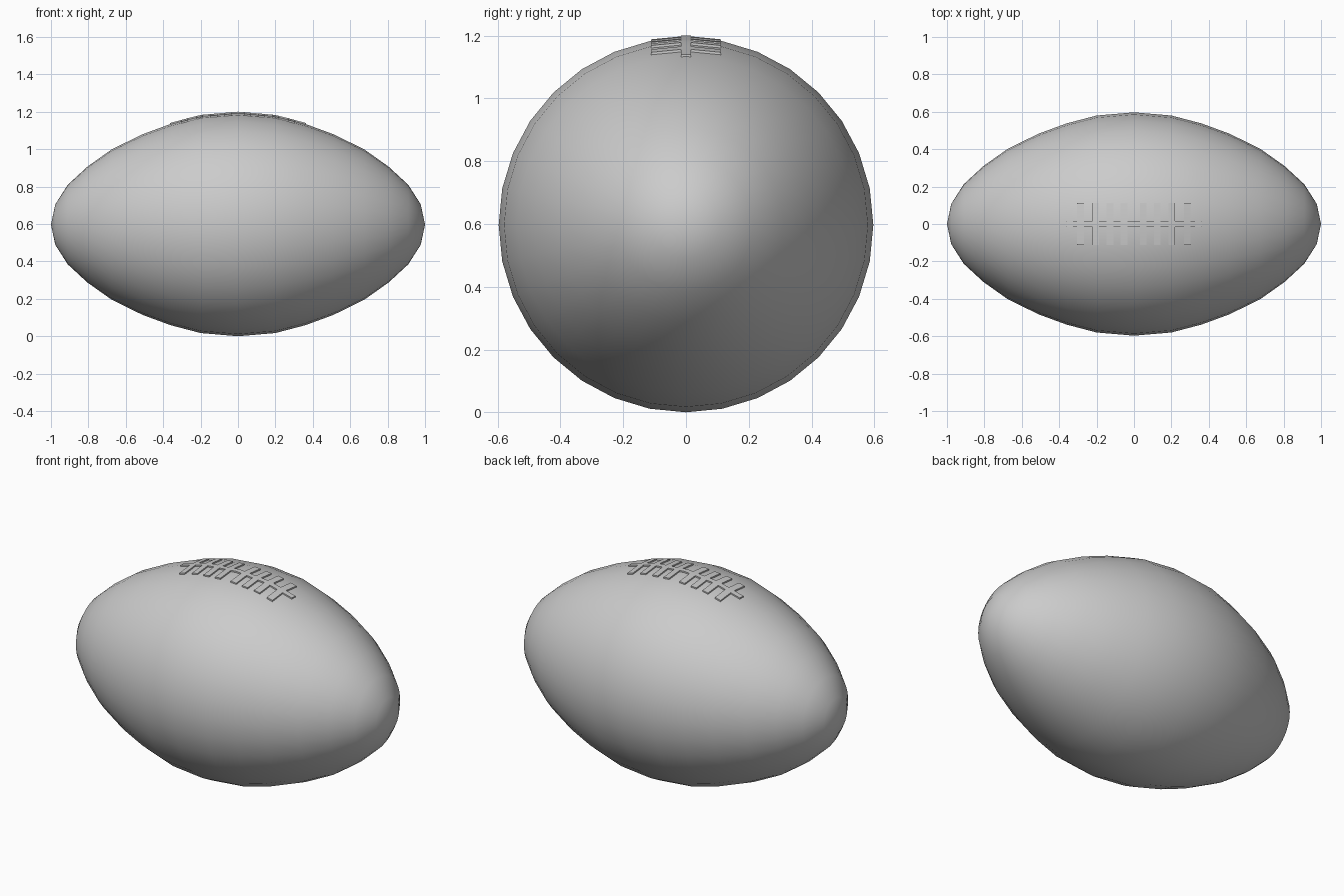
import bpy, bmesh, math

if "Cube" in bpy.data.objects:
    bpy.data.objects.remove(bpy.data.objects["Cube"])

CENTRE_Z = 0.597
SIDES = 32
# half profile: (distance along x, radius), middle to tip
PROFILE = [(0, 0.597), (0.2, 0.58), (0.36, 0.538), (0.51, 0.483), (0.675, 0.402),
           (0.805, 0.31), (0.91, 0.213), (0.977, 0.108), (1.0, 0.0)]


def make_object(name, bm):
    bmesh.ops.recalc_face_normals(bm, faces=bm.faces)
    mesh = bpy.data.meshes.new(name)
    bm.to_mesh(mesh)
    bm.free()
    obj = bpy.data.objects.new(name, mesh)
    bpy.context.collection.objects.link(obj)
    return obj


def radius_at(x):
    x = abs(x)
    for (x0, r0), (x1, r1) in zip(PROFILE, PROFILE[1:]):
        if x <= x1:
            return r0 + (r1 - r0) * (x - x0) / (x1 - x0)
    return 0.0


# ball: mirrored profile spun round the x axis
bm = bmesh.new()
full = [(-x, r) for x, r in reversed(PROFILE[1:])] + PROFILE
verts = [bm.verts.new((x, 0, CENTRE_Z + r)) for x, r in full]
edges = [bm.edges.new(pair) for pair in zip(verts, verts[1:])]
bmesh.ops.spin(bm, geom=verts + edges, cent=(0, 0, CENTRE_Z), axis=(1, 0, 0),
               angle=math.tau, steps=SIDES, use_merge=False)
bmesh.ops.remove_doubles(bm, verts=bm.verts, dist=0.0005)
ball = make_object("ball", bm)
for p in ball.data.polygons:
    p.use_smooth = True

# laces: a spine with cross stitches, following the top of the ball
STITCHES = [-0.286, -0.204, -0.128, -0.053, 0.049, 0.124, 0.202, 0.285]
HALF_W, SPINE_W, REACH, RAISE, DEPTH = 0.018, 0.016, 0.112, 0.008, 0.02
bm = bmesh.new()
cache = {}


def lace_vert(x, y):
    key = (round(x, 4), round(y, 4))
    if key not in cache:
        drop = abs(y) * math.tan(math.pi / SIDES)
        cache[key] = bm.verts.new((x, y, CENTRE_Z + radius_at(x) - drop + RAISE))
    return cache[key]


def lace_face(x0, x1, y0, y1):
    bm.faces.new([lace_vert(x0, y0), lace_vert(x1, y0), lace_vert(x1, y1), lace_vert(x0, y1)])


xs = sorted([-0.363, 0.0, 0.363] + [s + d for s in STITCHES for d in (-HALF_W, HALF_W)])
for x0, x1 in zip(xs, xs[1:]):
    lace_face(x0, x1, -SPINE_W, SPINE_W)
for s in STITCHES:
    lace_face(s - HALF_W, s + HALF_W, SPINE_W, REACH)
    lace_face(s - HALF_W, s + HALF_W, -REACH, -SPINE_W)
new = bmesh.ops.extrude_face_region(bm, geom=bm.faces[:], use_keep_orig=True)
low = [g for g in new["geom"] if isinstance(g, bmesh.types.BMVert)]
bmesh.ops.translate(bm, verts=low, vec=(0, 0, -DEPTH))
laces = make_object("laces", bm)
bpy.context.view_layer.objects.active = laces
laces.select_set(True)
bpy.ops.object.shade_smooth_by_angle(angle=math.radians(30))
